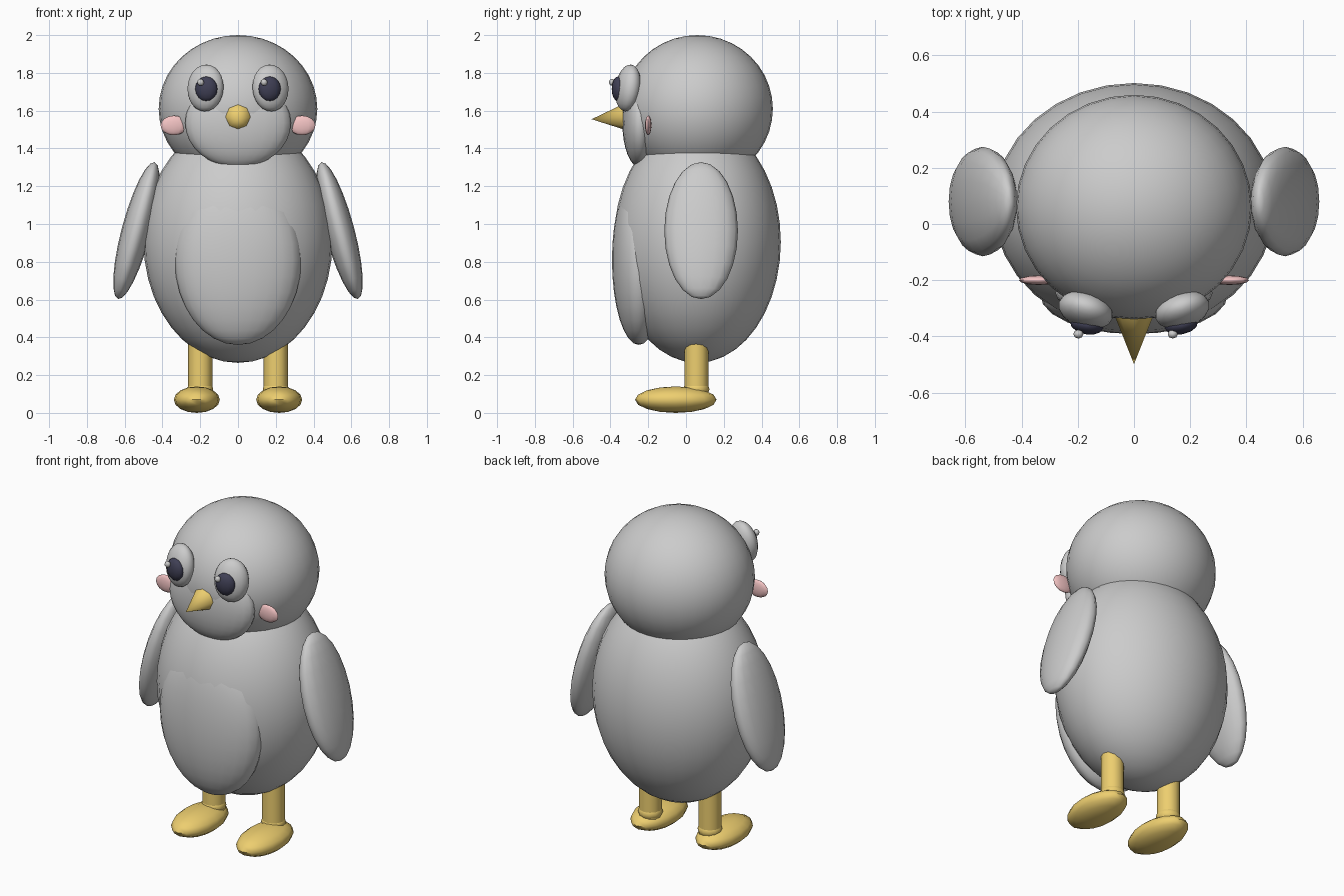
import bpy
from math import radians

if "Cube" in bpy.data.objects:
    bpy.data.objects.remove(bpy.data.objects["Cube"])


def material(name, rgb):
    m = bpy.data.materials.new(name)
    m.diffuse_color = (*rgb, 1)
    m.use_nodes = True
    m.node_tree.nodes["Principled BSDF"].inputs["Base Color"].default_value = m.diffuse_color
    return m


YELLOW = material("yellow", (0.85, 0.62, 0.16))
DARK = material("dark", (0.05, 0.05, 0.09))
WHITE = material("white", (0.8, 0.8, 0.8))
PINK = material("pink", (0.9, 0.55, 0.55))


def finish(name, mat, angle=60):
    o = bpy.context.object
    o.name = name
    if mat:
        o.data.materials.append(mat)
    bpy.ops.object.shade_smooth_by_angle(angle=radians(angle))
    return o


def ellipsoid(name, loc, radii, mat=None, rot=(0, 0, 0), seg=24, rings=16):
    bpy.ops.mesh.primitive_uv_sphere_add(
        segments=seg, ring_count=rings, radius=1, location=loc,
        rotation=[radians(a) for a in rot])
    bpy.context.object.scale = radii
    bpy.ops.object.transform_apply(location=False, rotation=False, scale=True)
    return finish(name, mat)


def cone(name, loc, r1, r2, depth, mat, rot=(0, 0, 0), sides=16):
    bpy.ops.mesh.primitive_cone_add(
        vertices=sides, radius1=r1, radius2=r2, depth=depth, location=loc,
        rotation=[radians(a) for a in rot])
    return finish(name, mat, 50)


# torso, belly patch, head and lower face
ellipsoid("body", (0, 0.06, 0.905), (0.5, 0.442, 0.64), seg=32, rings=20)
ellipsoid("belly", (0, -0.25, 0.81), (0.335, 0.142, 0.45))
ellipsoid("head", (0, 0.06, 1.61), (0.42, 0.4, 0.39), seg=32, rings=20)
ellipsoid("muzzle", (0, -0.245, 1.535), (0.28, 0.092, 0.235))

# beak pointing forward
cone("beak", (0, -0.395, 1.562), 0.083, 0, 0.21, YELLOW, rot=(94, 0, 0), sides=8)

for s, side in ((-1, "left"), (1, "right")):
    # face details
    ellipsoid(side + "_eye", (s * 0.172, -0.307, 1.72), (0.1, 0.063, 0.125),
              WHITE, rot=(-8, 0, s * 18), seg=16, rings=12)
    ellipsoid(side + "_pupil", (s * 0.168, -0.36, 1.715), (0.06, 0.033, 0.066),
              DARK, rot=(0, 0, s * 10), seg=12, rings=8)
    ellipsoid(side + "_eye_glint", (s * 0.168 - 0.03, -0.392, 1.75),
              (0.018, 0.016, 0.018), WHITE, seg=8, rings=6)
    ellipsoid(side + "_cheek", (s * 0.34, -0.2, 1.522), (0.07, 0.017, 0.052),
              PINK, seg=12, rings=8)
    # wings splayed outward at the bottom
    ellipsoid(side + "_wing", (s * 0.538, 0.08, 0.965), (0.078, 0.195, 0.375),
              rot=(0, -s * 15, 0), seg=16, rings=12)
    # legs and feet
    cone(side + "_leg", (s * 0.2, 0.055, 0.24), 0.064, 0.064, 0.28, YELLOW, sides=12)
    ellipsoid(side + "_ankle", (s * 0.2, 0.055, 0.125), (0.069, 0.069, 0.05),
              YELLOW, seg=12, rings=8)
    ellipsoid(side + "_foot", (s * 0.218, -0.054, 0.07), (0.122, 0.216, 0.07),
              YELLOW, seg=16, rings=8)
